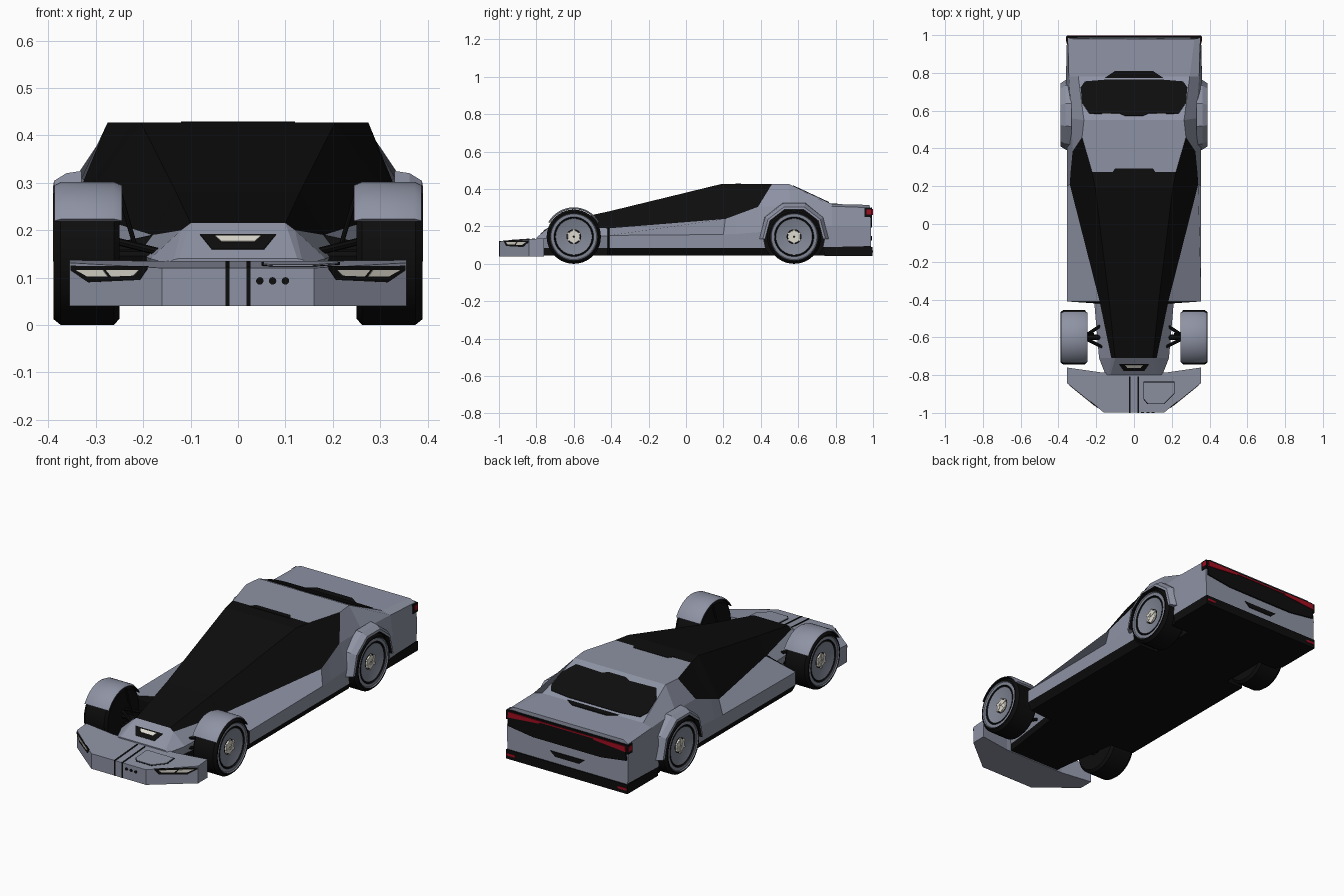
import bpy, bmesh, math
from mathutils import Vector

if "Cube" in bpy.data.objects:
    bpy.data.objects.remove(bpy.data.objects["Cube"])

def mat(name, r, g, b):
    m = bpy.data.materials.new(name)
    m.diffuse_color = (r, g, b, 1)
    m.use_nodes = True
    m.node_tree.nodes["Principled BSDF"].inputs["Base Color"].default_value = m.diffuse_color
    return m

PAINT = mat("blue_grey_paint", .27, .29, .37)
BLACK = mat("black_glass_and_trim", .004, .004, .004)
RIM = mat("rim_grey", .22, .24, .30)
LIGHT = mat("lamp_white", .72, .70, .62)
RED = mat("tail_red", .36, .004, .015)
MATS = [PAINT, BLACK, RIM, LIGHT, RED]

def finish(name, bm, mats, mirror=False, smooth=False):
    bmesh.ops.recalc_face_normals(bm, faces=bm.faces)
    me = bpy.data.meshes.new(name)
    bm.to_mesh(me)
    bm.free()
    for m in mats:
        me.materials.append(m)
    ob = bpy.data.objects.new(name, me)
    bpy.context.collection.objects.link(ob)
    if mirror:
        ob.modifiers.new("mirror", 'MIRROR')
    if smooth:
        bpy.ops.object.select_all(action='DESELECT')
        ob.select_set(True)
        bpy.context.view_layer.objects.active = ob
        bpy.ops.object.shade_smooth_by_angle(angle=math.radians(30))
    return ob

def prism(name, bottom, top, m, mirror=False):
    """Solid between two matching outlines."""
    bm = bmesh.new()
    a = [bm.verts.new(p) for p in bottom]
    b = [bm.verts.new(p) for p in top]
    bm.faces.new(a)
    bm.faces.new(b)
    for i in range(len(a)):
        j = (i + 1) % len(a)
        bm.faces.new((a[i], a[j], b[j], b[i]))
    return finish(name, bm, [m], mirror)

def plate(name, pts, o, u, v, m, t=.005, mirror=False):
    """Thin plate: 2D outline laid on the plane o + a*u + b*v."""
    o, u, v = Vector(o), Vector(u).normalized(), Vector(v).normalized()
    n = u.cross(v)
    base = [o + u * a + v * b for a, b in pts]
    return prism(name, [p - n * .003 for p in base], [p + n * t for p in base], m, mirror)

def rect(x0, x1, y0, y1):
    return [(x0, y0), (x1, y0), (x1, y1), (x0, y1)]

def box(name, x0, x1, y0, y1, z0, z1, m, mirror=False):
    r = rect(x0, x1, y0, y1)
    return prism(name, [(x, y, z0) for x, y in r], [(x, y, z1) for x, y in r], m, mirror)

def lathe(name, prof, cy, cz, seg, mats, ids, a0=0, a1=360, smooth=True, mirror=True):
    """Turn a closed (x, radius) profile about the wheel axle."""
    bm = bmesh.new()
    full = a1 - a0 == 360
    rings = []
    for i in range(seg if full else seg + 1):
        a = math.radians(a0 + (a1 - a0) * i / seg)
        rings.append([bm.verts.new((x, cy + r * math.cos(a), cz + r * math.sin(a))) for x, r in prof])
    n = len(prof)
    for i in range(seg):
        p, q = rings[i], rings[(i + 1) % len(rings)]
        for k in range(n):
            j = (k + 1) % n
            bm.faces.new((p[k], p[j], q[j], q[k])).material_index = ids[k]
    if not full:
        bm.faces.new(rings[0])
        bm.faces.new(rings[-1])
    return finish(name, bm, mats, mirror, smooth)

# Body: lofted half sections (floor, sill, side crease, belt, roof edge) and the centre
sections = [
    [(.15, -.80, .045), (.15, -.80, .085), (.15, -.80, .13), (.135, -.80, .138), (.125, -.80, .14)],
    [(.16, -.71, .045), (.16, -.71, .085), (.185, -.71, .14), (.12, -.71, .20), (.10, -.71, .215)],
    [(.20, -.42, .045), (.20, -.42, .085), (.21, -.42, .15), (.18, -.42, .19), (.13, -.42, .279)],
    [(.335, -.41, .045), (.355, -.41, .085), (.355, -.41, .152), (.182, -.41, .19), (.131, -.41, .281)],
    [(.335, .20, .045), (.355, .20, .085), (.355, .20, .157), (.34, .21, .24), (.205, .19, .427)],
    [(.335, .27, .045), (.355, .27, .085), (.355, .27, .16), (.336, .27, .262), (.222, .275, .427)],
    [(.335, .40, .045), (.355, .40, .085), (.356, .40, .17), (.325, .385, .305), (.275, .46, .427)],
    [(.335, .56, .045), (.355, .56, .085), (.36, .56, .20), (.33, .56, .31), (.265, .55, .427)],
    [(.345, .78, .045), (.355, .78, .09), (.36, .78, .20), (.345, .78, .308), (.295, .78, .32)],
    [(.345, .99, .045), (.352, .99, .095), (.355, .99, .20), (.35, .985, .30), (.32, .98, .315)],
]
bm = bmesh.new()
rings = []
for s in sections:
    centre = (0, s[4][1], s[4][2])
    loop = s + [centre] + [(-x, y, z) for x, y, z in reversed(s)]
    rings.append([bm.verts.new(p) for p in loop])
for i in range(len(rings) - 1):
    for k in range(11):
        j = (k + 1) % 11
        f = bm.faces.new((rings[i][k], rings[i][j], rings[i + 1][j], rings[i + 1][k]))
        strip = 10 if k == 10 else min(k, 9 - k)
        glass = (strip == 3 and 1 <= i <= 5) or (strip == 4 and 1 <= i <= 4)
        f.material_index = 1 if strip in (0, 10) or glass or (i == 2 and strip < 3) else 0
bm.faces.new(rings[0])
bm.faces.new(rings[-1])
body = finish("body", bm, MATS)

# Rear wheel wells cut from the body
RY, FY, WZ = .578, -.60, .145
for side in (1, -1):
    bm = bmesh.new()
    a = [bm.verts.new((side * .235, RY + .165 * math.cos(t * math.pi / 8), WZ + .165 * math.sin(t * math.pi / 8))) for t in range(16)]
    f = bm.faces.new(a)
    ext = bmesh.ops.extrude_face_region(bm, geom=[f])
    bmesh.ops.translate(bm, vec=(side * .25, 0, 0), verts=[v for v in ext['geom'] if isinstance(v, bmesh.types.BMVert)])
    for f in bm.faces:
        f.material_index = 1
    cutter = finish("wheel_well_cutter", bm, MATS)
    cutter.hide_render = True
    cutter.hide_viewport = True
    mod = body.modifiers.new("well", 'BOOLEAN')
    mod.object = cutter
    mod.operation = 'DIFFERENCE'
    mod.solver = 'EXACT'

# Windscreen top notch and rear window
plate("windscreen_notch", [(-.12, -.01), (.12, -.01), (.10, .02), (-.10, .02)], (0, .275, .427), (1, 0, 0), (0, 1, 0), BLACK, .002)
plate("rear_window", [(-.05, .025), (.05, .025), (.08, .04), (.235, .035), (.275, .10), (.282, .19), (.26, .225), (.15, .235),
                      (-.15, .235), (-.26, .225), (-.282, .19), (-.275, .10), (-.235, .035), (-.08, .04)],
      (0, .55, .427), (-1, 0, 0), (0, .23, -.107), BLACK, .003)
plate("rear_window_foot", [(-.16, -.01), (.16, -.01), (.10, .03), (-.10, .03)], (0, .78, .32), (1, 0, 0), (0, 1, 0), BLACK, .003)

# Wheels: tyre, dished rim and hub
wheel = [(.25, .004), (.25, .132), (.262, .145), (.374, .145), (.389, .133), (.389, .126), (.384, .122), (.384, .106),
         (.376, .104), (.376, .099), (.382, .097), (.366, .04), (.366, .034), (.374, .032), (.374, .004)]
ids = [0, 0, 0, 0, 0, 1, 1, 0, 0, 0, 1, 0, 2, 2, 1]
for name, y in (("front_wheel", FY), ("rear_wheel", RY)):
    lathe(name, wheel, y, WZ, 40, [BLACK, RIM, LIGHT], ids)
    for k in range(6):
        a = k * math.pi / 3
        plate(name + "_hub_bolt", rect(-.006, .006, .012, .04), (.372, y, WZ),
              (0, math.cos(a), math.sin(a)), (0, -math.sin(a), math.cos(a)), LIGHT, .004, True)

# Front cycle fenders and faceted rear arches
lathe("front_fender", [(.245, .147), (.245, .15), (.262, .157), (.372, .157), (.387, .15), (.387, .147)],
      FY, WZ, 24, [PAINT, BLACK], [0, 0, 0, 0, 0, 1], 30, 150)
lathe("rear_arch", [(.33, .155), (.33, .19), (.362, .185), (.388, .168), (.39, .155)],
      RY, WZ, 5, [PAINT, BLACK], [0, 0, 0, 0, 1], -4, 184, False)

# Front suspension arms
def rod(name, a, b, r):
    a, b = Vector(a), Vector(b)
    u = (b - a).orthogonal().normalized()
    v = (b - a).normalized().cross(u)
    c = [(u * math.cos(t * math.pi / 4) + v * math.sin(t * math.pi / 4)) * r for t in range(8)]
    prism(name, [a + p for p in c], [b + p for p in c], BLACK, True)

for y in (-.52, -.66):
    rod("lower_arm", (.15, y, .11), (.27, FY, .10), .009)
    rod("upper_arm", (.15, y, .15), (.27, FY, .18), .008)
rod("axle", (.14, FY, WZ), (.27, FY, WZ), .014)
rod("fender_strut", (.215, -.58, .16), (.25, -.58, .28), .005)

# Nose bumper, top rising toward the rear
half = [(.16, -.998), (.355, -.84), (.355, -.76), (.18, -.785)]
outline = half + [(-x, y) for x, y in reversed(half)]
top_z = lambda y: .12 + (y + 1) * .07
prism("nose_bumper", [(x, y, .04) for x, y in outline], [(x, y, top_z(y)) for x, y in outline], PAINT)
slope = (0, 1, .07)
for x in (.022, -.022):
    plate("nose_stripe", rect(-.004, .004, 0, .19), (x, -.998, .12), (1, 0, 0), slope, BLACK, .002)
    plate("nose_stripe_front", rect(-.004, .004, .04, .121), (x, -.998, 0), (1, 0, 0), (0, 0, 1), BLACK, .002)
hatch = [(.05, .07), (.07, .045), (.16, .045), (.215, .10), (.215, .165), (.05, .165)]
plate("nose_hatch_gap", hatch, (0, -.998, .12), (1, 0, 0), slope, BLACK, .0015)
plate("nose_hatch", [(.132 + (a - .132) * .95, .105 + (b - .105) * .93) for a, b in hatch],
      (0, -.998, .12), (1, 0, 0), slope, PAINT, .004)
for x in (.046, .073, .10):
    plate("nose_sensor", [(.008 * math.cos(t * math.pi / 6), .008 * math.sin(t * math.pi / 6)) for t in range(12)],
          (x, -.998, .093), (1, 0, 0), (0, 0, 1), BLACK, .002)

# Headlamps on the slanted bumper corners
corner, along = (.16, -.998, 0), (.195, .158, 0)
plate("headlamp_frame", [(.04, .118), (.06, .095), (.20, .09), (.247, .115), (.247, .125), (.04, .124)],
      corner, along, (0, 0, 1), BLACK, .002, True)
plate("headlamp_inner", [(.075, .104), (.135, .102), (.15, .116), (.06, .116)], corner, along, (0, 0, 1), LIGHT, .004, True)
plate("headlamp_outer", [(.145, .102), (.20, .102), (.232, .116), (.158, .116)], corner, along, (0, 0, 1), LIGHT, .004, True)

# Centre lamp on the sloping console
cs = (0, .09, .075)
plate("centre_lamp_frame", [(-.055, .03), (.055, .03), (.08, .078), (-.08, .078)], (0, -.80, .14), (1, 0, 0), cs, BLACK, .002)
plate("centre_lamp", [(-.035, .053), (.035, .053), (.048, .071), (-.048, .071)], (0, -.80, .14), (1, 0, 0), cs, LIGHT, .004)

# Tail: black panel, red lamps, lower hatch and diffuser
back = ((0, .99, 0), (-1, 0, 0), (0, 0, 1))
plate("tail_panel", [(-.345, .215), (-.2, .195), (.2, .195), (.345, .215), (.342, .30), (-.342, .30)], *back, BLACK, .005)
plate("tail_lamp", [(.16, .278), (.345, .262), (.342, .292), (.15, .292)], *back, RED, .009, True)
plate("tail_lamp_bar", rect(-.16, .16, .284, .291), *back, RED, .008)
plate("tail_hatch", [(-.07, .125), (.07, .125), (.10, .15), (-.10, .15)], *back, BLACK, .004)
box("tail_lamp_wrap", .30, .357, .955, .994, .25, .298, BLACK, True)
box("tail_lamp_side", .30, .359, .965, .992, .264, .29, RED, True)
box("rear_diffuser", -.355, .355, .74, .997, .042, .09, BLACK)
box("rear_reflector", .30, .35, .98, .999, .06, .072, RED, True)
